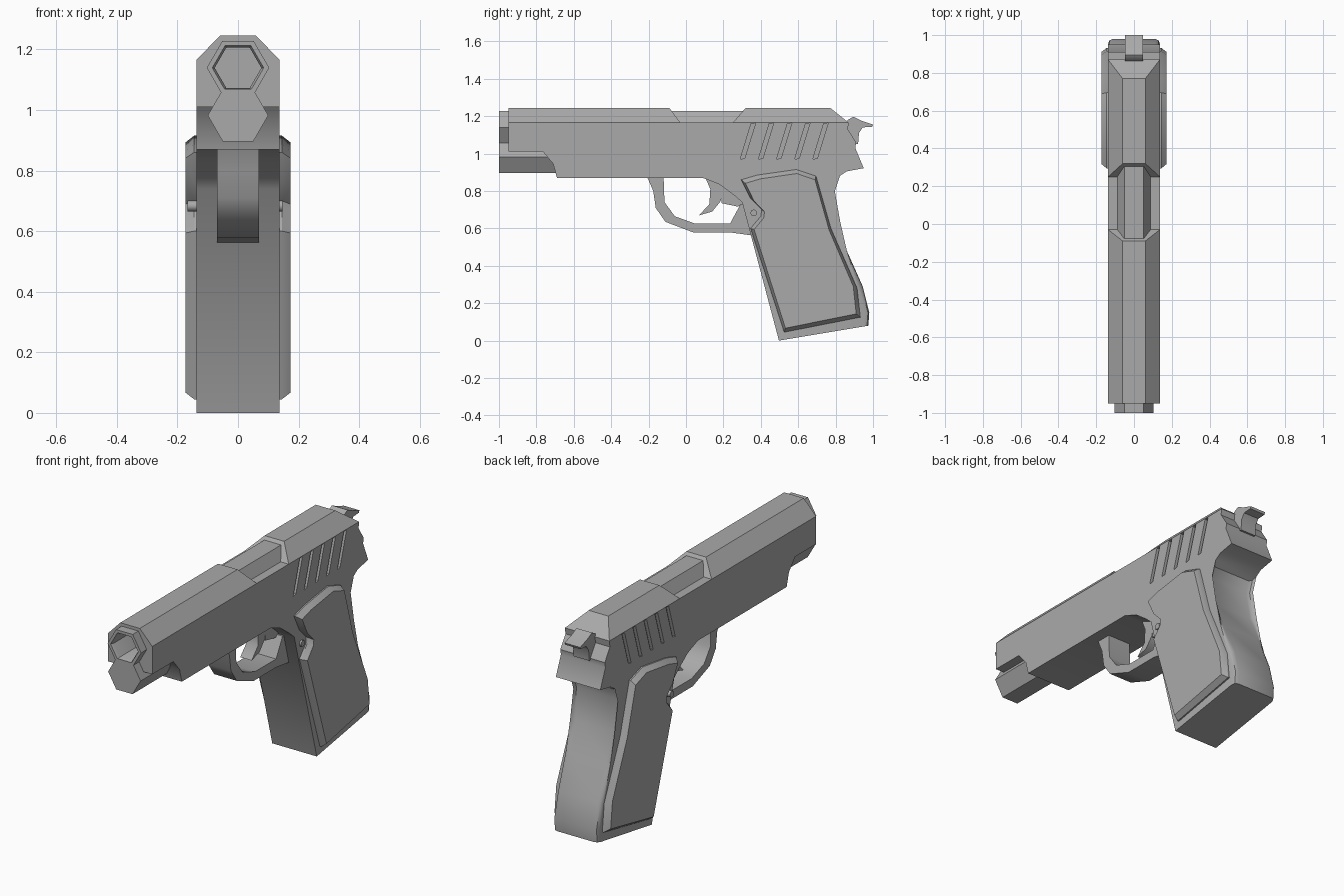
import bpy, bmesh, math
from mathutils import Vector

cube = bpy.data.objects.get("Cube")
if cube:
    bpy.data.objects.remove(cube, do_unlink=True)

HALF = 0.137      # half width of the body
SHOULDER = 1.165  # height where the top chamfer starts
TOP = 1.245

grey = bpy.data.materials.new("gunmetal grey")
grey.use_nodes = True
grey.diffuse_color = (0.4, 0.4, 0.4, 1)
grey.node_tree.nodes["Principled BSDF"].inputs["Base Color"].default_value = (0.4, 0.4, 0.4, 1)


def finish(name, bm, angle=35):
    """Turn a bmesh into a shaded object."""
    bmesh.ops.recalc_face_normals(bm, faces=bm.faces)
    mesh = bpy.data.meshes.new(name)
    bm.to_mesh(mesh)
    bm.free()
    mesh.materials.append(grey)
    ob = bpy.data.objects.new(name, mesh)
    bpy.context.collection.objects.link(ob)
    smooth(ob, angle)
    return ob


def smooth(ob, angle):
    bpy.ops.object.select_all(action='DESELECT')
    ob.select_set(True)
    bpy.context.view_layer.objects.active = ob
    bpy.ops.object.shade_smooth_by_angle(angle=math.radians(angle))


def loft(bm, rings):
    """Skin matching rings of points and cap both ends."""
    loops = [[bm.verts.new(p) for p in ring] for ring in rings]
    for a, b in zip(loops, loops[1:]):
        for i in range(len(a)):
            j = (i + 1) % len(a)
            bm.faces.new((a[i], a[j], b[j], b[i]))
    bm.faces.new(loops[0])
    bm.faces.new(loops[-1])


def slab(bm, outline, x0, x1):
    """Extrude a side outline of (y, z) points across x."""
    loft(bm, [[(x, y, z) for y, z in outline] for x in (x0, x1)])


def part(name, outline, half, angle=50):
    bm = bmesh.new()
    slab(bm, outline, -half, half)
    return finish(name, bm, angle)


def hexagon(y, z, r):
    return [(r * math.cos(k * math.pi / 3), y, z + r * math.sin(k * math.pi / 3))
            for k in range(6)]


def cut(ob, cutter, angle=35):
    mod = ob.modifiers.new("cut", 'BOOLEAN')
    mod.operation = 'DIFFERENCE'
    mod.solver = 'EXACT'
    mod.object = cutter
    bpy.context.view_layer.objects.active = ob
    bpy.ops.object.modifier_apply(modifier=mod.name)
    smooth(ob, angle)


# Slide sides, frame and grip core in one silhouette
silhouette = [
    (-0.95, SHOULDER), (-0.95, 1.01), (-0.765, 1.01), (-0.71, 0.945), (-0.69, 0.87),
    (0.09, 0.87), (0.18, 0.835), (0.26, 0.775), (0.30, 0.74), (0.497, 0.0),
    (0.975, 0.08), (0.98, 0.15), (0.945, 0.29), (0.86, 0.48), (0.80, 0.63),
    (0.77, 0.80), (0.79, 0.86), (0.86, 0.905), (0.95, 0.922), (0.905, 1.03),
    (0.91, 1.06), (0.865, 1.13), (0.87, SHOULDER)]
bm = bmesh.new()
slab(bm, silhouette, -HALF, HALF)
rear = []
for e in bm.edges:
    a, b = (v.co for v in e.verts)
    mid = (a + b) / 2
    if abs(a.x - b.x) < 0.001 and mid.y > 0.75 and 0.1 < mid.z < 0.84:
        rear.append(e)
bmesh.ops.bevel(bm, geom=rear, offset=0.025, segments=2, profile=0.5, affect='EDGES')
body = finish("slide_and_frame", bm)


# Chamfered slide top, in front of and behind the ejection port
def slide_top(name, y0, y1, top0, top1):
    rings = [[(-w, a, z), (w, a, z), (w, b, z), (-w, b, z)]
             for w, a, b, z in ((HALF, y0, y1, SHOULDER), (0.06, top0, top1, TOP))]
    bm = bmesh.new()
    loft(bm, rings)
    return finish(name, bm)


front_top = slide_top("slide_top_front", -0.95, -0.03, -0.95, -0.09)
slide_top("slide_top_rear", 0.25, 0.87, 0.32, 0.77)

# Slanted grip grooves on both sides of the slide
bm = bmesh.new()
for k in range(5):
    y = 0.302 + 0.097 * k
    groove = [(y - 0.012, 0.97), (y + 0.012, 0.975), (y + 0.07, 1.163), (y + 0.046, 1.16)]
    for s in (-1, 1):
        slab(bm, groove, s * (HALF - 0.018), s * (HALF + 0.05))
cutter = finish("groove_cutter", bm)
cutter.hide_render = True
cut(body, cutter)
bpy.data.objects.remove(cutter, do_unlink=True)

# Clear space for the bore
BORE_Z = 1.139
bm = bmesh.new()
loft(bm, [hexagon(y, BORE_Z, 0.092) for y in (-1.1, -0.78)])
cutter = finish("bore_cutter", bm)
cutter.hide_render = True
cut(body, cutter)
cut(front_top, cutter)
bpy.data.objects.remove(cutter, do_unlink=True)

# Hexagonal barrel, hollow at the muzzle and showing through the port
bm = bmesh.new()
loft(bm, [hexagon(y, BORE_Z, r) for y, r in
          ((0.31, 0.103), (-1.0, 0.103), (-1.0, 0.085), (-0.985, 0.077), (-0.80, 0.077))])
finish("barrel", bm, 30)

# Guide rod under the barrel
bm = bmesh.new()
loft(bm, [hexagon(y, 0.982, r) for y, r in ((-1.0, 0.1), (-0.993, 0.1), (-0.68, 0.1))])
finish("guide_rod", bm, 30)

# Raised grip panels with sloping rims
panel = [(0.295, 0.86), (0.38, 0.885), (0.59, 0.915), (0.695, 0.88), (0.775, 0.60),
         (0.915, 0.28), (0.932, 0.125), (0.525, 0.045), (0.345, 0.60),
         (0.40, 0.665), (0.405, 0.70), (0.345, 0.76)]
cy, cz = 0.62, 0.48
inner = [(cy + (y - cy) * 0.93, cz + (z - cz) * 0.95) for y, z in panel]
for s, side in ((1, "left"), (-1, "right")):
    bm = bmesh.new()
    loft(bm, [[(s * x, y, z) for y, z in ring]
              for x, ring in ((0.1, panel), (0.145, panel), (0.173, inner))])
    finish(side + "_grip_panel", bm, 30)

# Trigger guard
part("trigger_guard", [
    (-0.21, 0.88), (-0.175, 0.80), (-0.162, 0.71), (-0.11, 0.635), (0.04, 0.578),
    (0.24, 0.578), (0.37, 0.56), (0.33, 0.73), (0.292, 0.73), (0.235, 0.625),
    (0.05, 0.625), (-0.06, 0.665), (-0.115, 0.74), (-0.12, 0.88)], 0.07)

# Trigger and the block behind it
part("trigger", [
    (0.10, 0.88), (0.13, 0.81), (0.125, 0.73), (0.07, 0.67), (0.14, 0.69),
    (0.185, 0.745), (0.20, 0.80), (0.20, 0.88)], 0.035)
part("trigger_block", [(0.19, 0.86), (0.19, 0.735), (0.27, 0.718), (0.33, 0.72),
                       (0.33, 0.86)], 0.035)

# Hammer spur
part("hammer", [
    (0.84, 1.05), (0.865, 1.18), (0.895, 1.197), (0.94, 1.175), (1.0, 1.155),
    (0.995, 1.143), (0.945, 1.14), (0.925, 1.11), (0.92, 1.05)], 0.048)

# Cross pin, longer on the right side
bm = bmesh.new()
slab(bm, [(0.362 + 0.018 * math.cos(k * math.pi / 4), 0.683 + 0.018 * math.sin(k * math.pi / 4))
          for k in range(8)], -0.167, 0.147)
finish("cross_pin", bm, 50)
